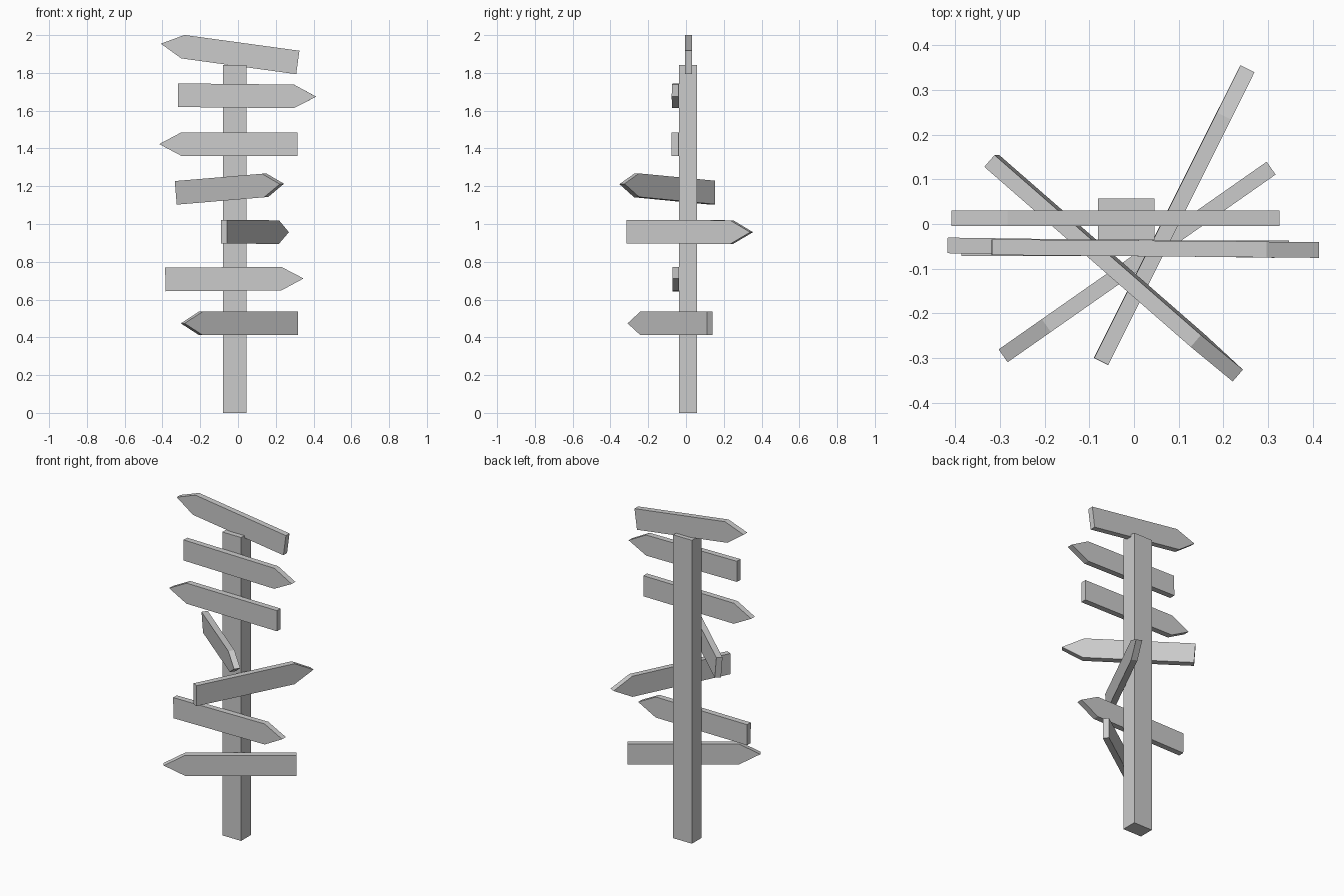
import bpy, bmesh
from math import radians
from mathutils import Matrix, Vector

if "Cube" in bpy.data.objects:
    bpy.data.objects.remove(bpy.data.objects["Cube"])

HALF, SHOULDER, H, T = 0.366, 0.248, 0.125, 0.035


def extrude_profile(name, pts, vec, matrix):
    bm = bmesh.new()
    face = bm.faces.new([bm.verts.new(p) for p in pts])
    ext = bmesh.ops.extrude_face_region(bm, geom=[face], use_keep_orig=True)
    moved = [v for v in ext["geom"] if isinstance(v, bmesh.types.BMVert)]
    bmesh.ops.translate(bm, verts=moved, vec=vec)
    bmesh.ops.recalc_face_normals(bm, faces=bm.faces)
    mesh = bpy.data.meshes.new(name)
    bm.to_mesh(mesh)
    bm.free()
    obj = bpy.data.objects.new(name, mesh)
    obj.matrix_world = matrix
    bpy.context.collection.objects.link(obj)
    return obj


# Square-edged post
extrude_profile("post", [(-0.08, -0.036, 0), (0.046, -0.036, 0),
                         (0.046, 0.057, 0), (-0.08, 0.057, 0)],
                Vector((0, 0, 1.843)), Matrix.Identity(4))

# Arrow boards, top to bottom: centre, heading, lean about the y axis
arrow = [(-HALF, -T / 2, -H / 2), (SHOULDER, -T / 2, -H / 2), (HALF, -T / 2, 0),
         (SHOULDER, -T / 2, H / 2), (-HALF, -T / 2, H / 2)]
boards = [
    ((-0.046, 0.013, 1.905), 180, 7.8),
    ((0.048, -0.055, 1.678), -0.5, 0.6),
    ((-0.051, -0.053, 1.423), 179.2, 0),
    ((-0.043, -0.099, 1.189), -41, -4.8),
    ((0.090, 0.020, 0.958), 63.4, 0.5),
    ((-0.019, -0.054, 0.709), 0, -0.4),
    ((0.007, -0.085, 0.474), 215, 0),
]
for i, (pos, heading, lean) in enumerate(boards, 1):
    m = (Matrix.Translation(pos) @ Matrix.Rotation(radians(lean), 4, 'Y')
         @ Matrix.Rotation(radians(heading), 4, 'Z'))
    extrude_profile(f"arrow_board_{i}", arrow, Vector((0, T, 0)), m)
